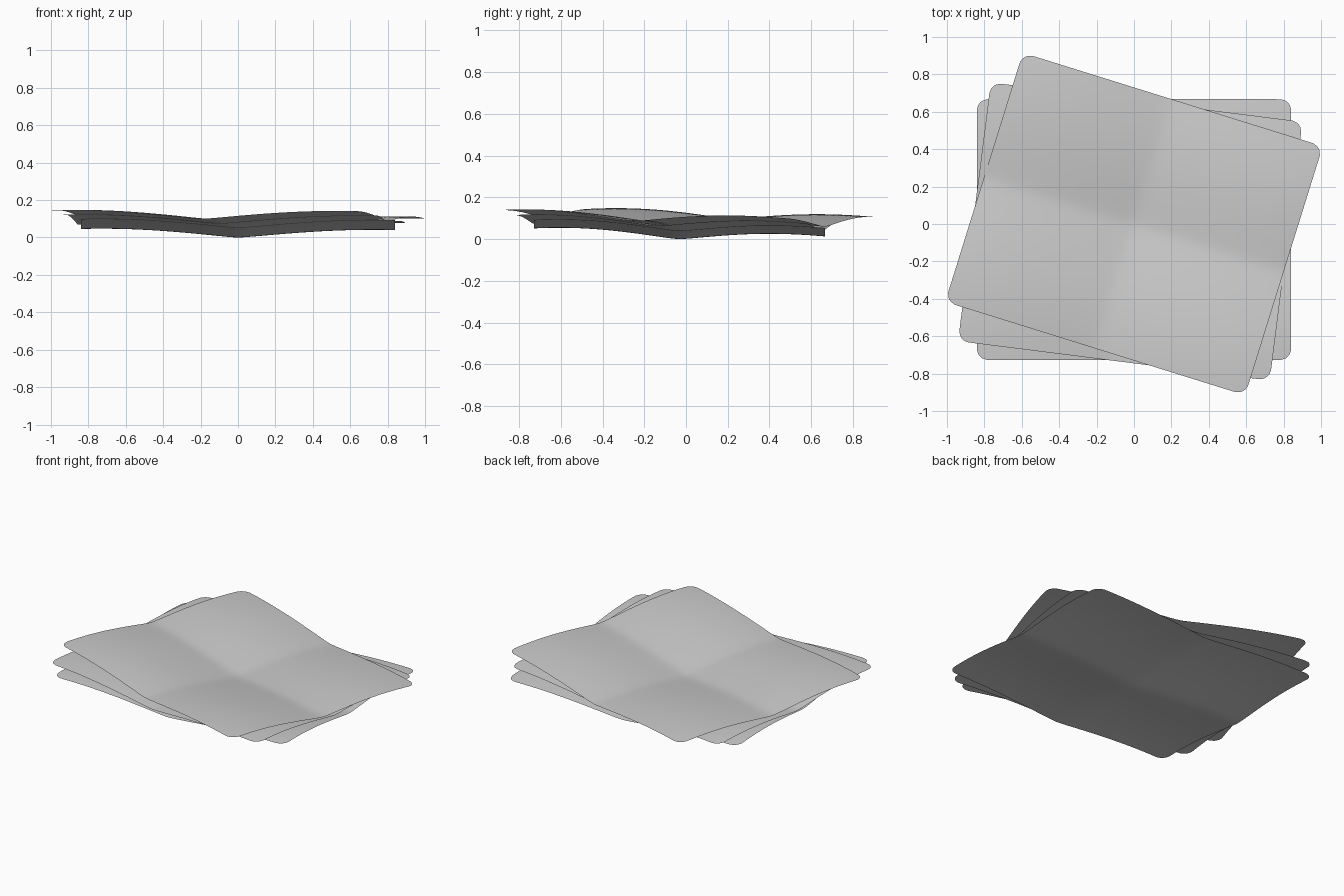
import bpy, bmesh, math
from mathutils import Matrix

if "Cube" in bpy.data.objects:
    bpy.data.objects.remove(bpy.data.objects["Cube"])

HX, HY, R = 0.84, 0.697, 0.06   # half sizes and corner radius of a sheet


def wave(t, neg, pos):
    """Soft crease at t = 0, swelling to (height, crest distance) on each side."""
    height, crest = neg if t < 0 else pos
    d = math.hypot(t, 0.03) - 0.03
    return height * math.sin(math.pi / 2 * d / crest)


def round_corner(x, y):
    """Pull grid corners in to a rounded outline."""
    cx, cy = HX - R, HY - R
    qx, qy = abs(x) - cx, abs(y) - cy
    if qx > 0 and qy > 0:
        k = max(qx, qy) / math.hypot(qx, qy)
        x = math.copysign(cx + qx * k, x)
        y = math.copysign(cy + qy * k, y)
    return x, y


def sheet(name, centre, angle):
    bm = bmesh.new()
    bmesh.ops.create_grid(bm, x_segments=64, y_segments=54, size=1)
    for v in bm.verts:
        x, y = round_corner(v.co.x * HX, v.co.y * HY)
        z = wave(x, (0.047, 0.7), (0.041, 0.7)) + wave(y, (0.054, 0.55), (0.025, 0.4))
        v.co = (x, y, z)
    bm.transform(Matrix.Translation(centre) @ Matrix.Rotation(math.radians(angle), 4, 'Z'))
    for f in bm.faces:
        f.smooth = True
    me = bpy.data.meshes.new(name)
    bm.to_mesh(me)
    bm.free()
    ob = bpy.data.objects.new(name, me)
    bpy.context.collection.objects.link(ob)


# Three creased sheets, each turned a little further
sheet("bottom_sheet", (0, -0.03, 0), 0)
sheet("middle_sheet", (-0.02, -0.04, 0.023), -7.2)
sheet("top_sheet", (0, 0, 0.047), -17.3)
